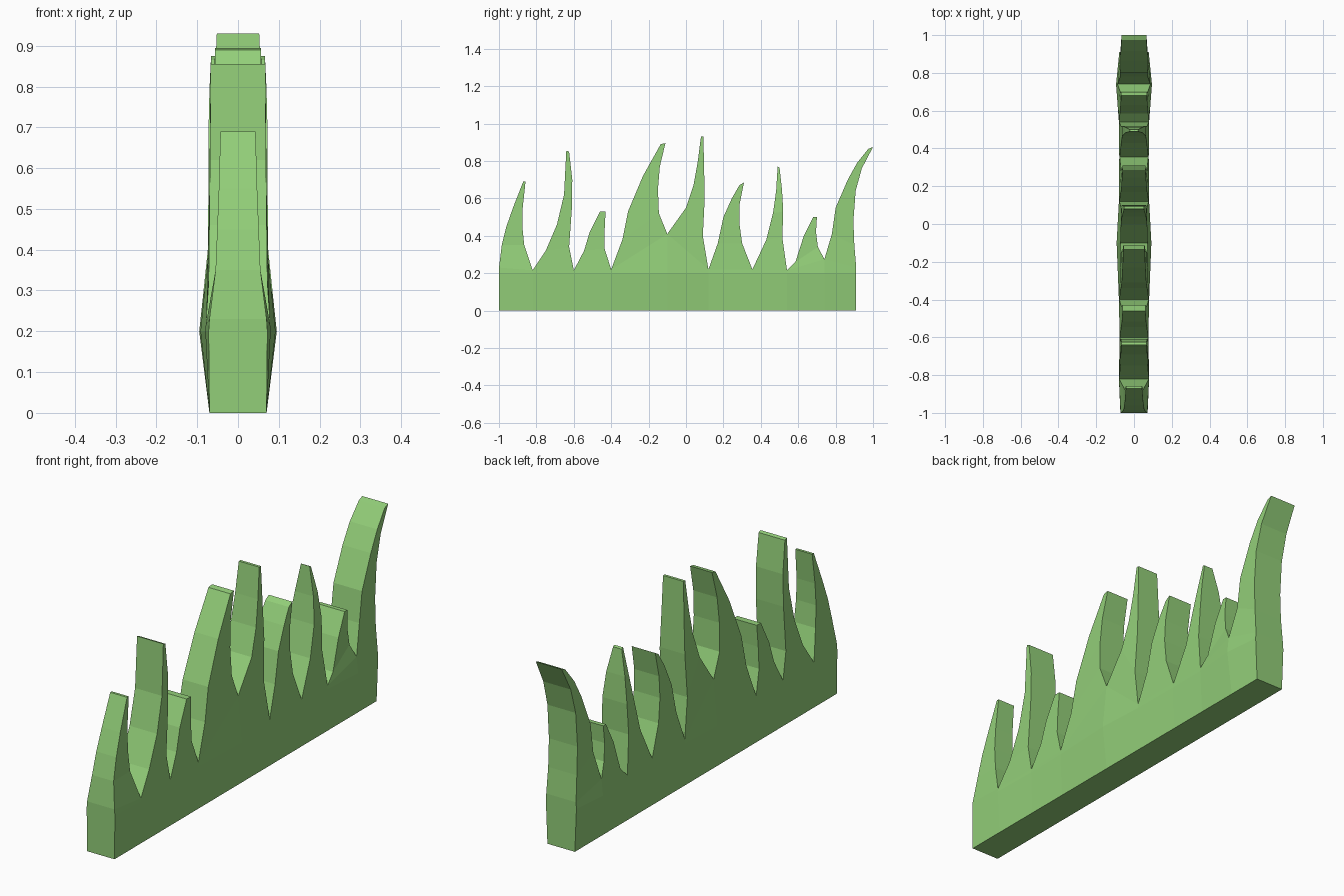
import bpy, bmesh

bm = bmesh.new()


def pair(y, z, half):
    """Mirrored vertex pair at -x and +x."""
    return [bm.verts.new((-half, y, z)), bm.verts.new((half, y, z))]


def quad(a, b):
    """Face joining two mirrored pairs across the thickness."""
    bm.faces.new((a[0], a[1], b[1], b[0]))


def panel(a, b, c, d):
    """The two side faces through four mirrored pairs."""
    for s in (0, 1):
        bm.faces.new((a[s], b[s], c[s], d[s]))


# Columns between blades: y, valley height, half thickness at bulge and valley
columns = [(-1, .23, .072, .070), (-.82, .215, .080, .079), (-.60, .215, .076, .075),
           (-.40, .22, .080, .078), (-.10, .41, .092, .071), (.12, .22, .080, .078),
           (.355, .22, .078, .076), (.54, .215, .080, .079), (.74, .275, .095, .087),
           (.91, .23, .078, .076)]
floor = [pair(y, 0, .07) for y, z, b, v in columns]
bulge = [pair(y, .2, b) for y, z, b, v in columns]
valley = [pair(y, z, v) for y, z, b, v in columns]

# Base strip
for i in range(len(columns) - 1):
    quad(floor[i], floor[i + 1])
    panel(floor[i], floor[i + 1], bulge[i + 1], bulge[i])
    panel(bulge[i], bulge[i + 1], valley[i + 1], valley[i])
for i in (0, -1):
    quad(floor[i], bulge[i])
    quad(bulge[i], valley[i])


def blade(i, low, tip, levels, power=1):
    """Loft a blade up from column i; levels are (front y, z, back y, z)."""
    a, b = valley[i], valley[i + 1]
    for k, (y0, z0, y1, z1) in enumerate(levels):
        half = low + (tip - low) * (k / (len(levels) - 1)) ** power
        c, d = pair(y0, z0, half), pair(y1, z1, half)
        panel(a, b, d, c)
        quad(a, c)
        quad(b, d)
        a, b = c, d
    quad(a, b)


# Blades from front to back
blade(0, .055, .043, [(-.985, .35, -.865, .35), (-.96, .45, -.875, .45),
                      (-.925, .55, -.873, .55), (-.87, .69, -.858, .69)])
blade(1, .072, .067, [(-.75, .32, -.625, .34), (-.69, .46, -.61, .55),
                      (-.652, .62, -.608, .70), (-.64, .855, -.625, .85)])
blade(2, .068, .060, [(-.545, .32, -.435, .33), (-.515, .42, -.435, .43),
                      (-.46, .53, -.43, .53)])
blade(3, .070, .056, [(-.34, .38, -.145, .52), (-.31, .53, -.15, .65),
                      (-.23, .72, -.14, .77), (-.135, .89, -.11, .895)])
blade(4, .070, .052, [(0, .55, .09, .40), (.04, .67, .10, .60),
                      (.062, .79, .097, .75), (.08, .93, .093, .93)])
blade(5, .070, .060, [(.17, .36, .30, .36), (.20, .50, .285, .47),
                      (.245, .60, .287, .57), (.285, .67, .31, .685)])
blade(6, .068, .022, [(.43, .38, .515, .39), (.465, .52, .52, .53),
                      (.482, .64, .513, .65), (.49, .77, .50, .765)], 2)
blade(7, .075, .068, [(.585, .26, .705, .34), (.63, .40, .695, .42),
                      (.68, .50, .70, .50)])
blade(8, .073, .066, [(.78, .41, .90, .35), (.80, .55, .895, .48),
                      (.865, .70, .907, .64), (.915, .79, .94, .76),
                      (.975, .865, 1.0, .875)], 3)

bmesh.ops.recalc_face_normals(bm, faces=bm.faces)
mesh = bpy.data.meshes.new("grass_strip")
bm.to_mesh(mesh)
bm.free()
grass = bpy.data.objects.new("grass_strip", mesh)
bpy.context.collection.objects.link(grass)

green = bpy.data.materials.new("grass_green")
green.diffuse_color = (.29, .62, .19, 1)
mesh.materials.append(green)
